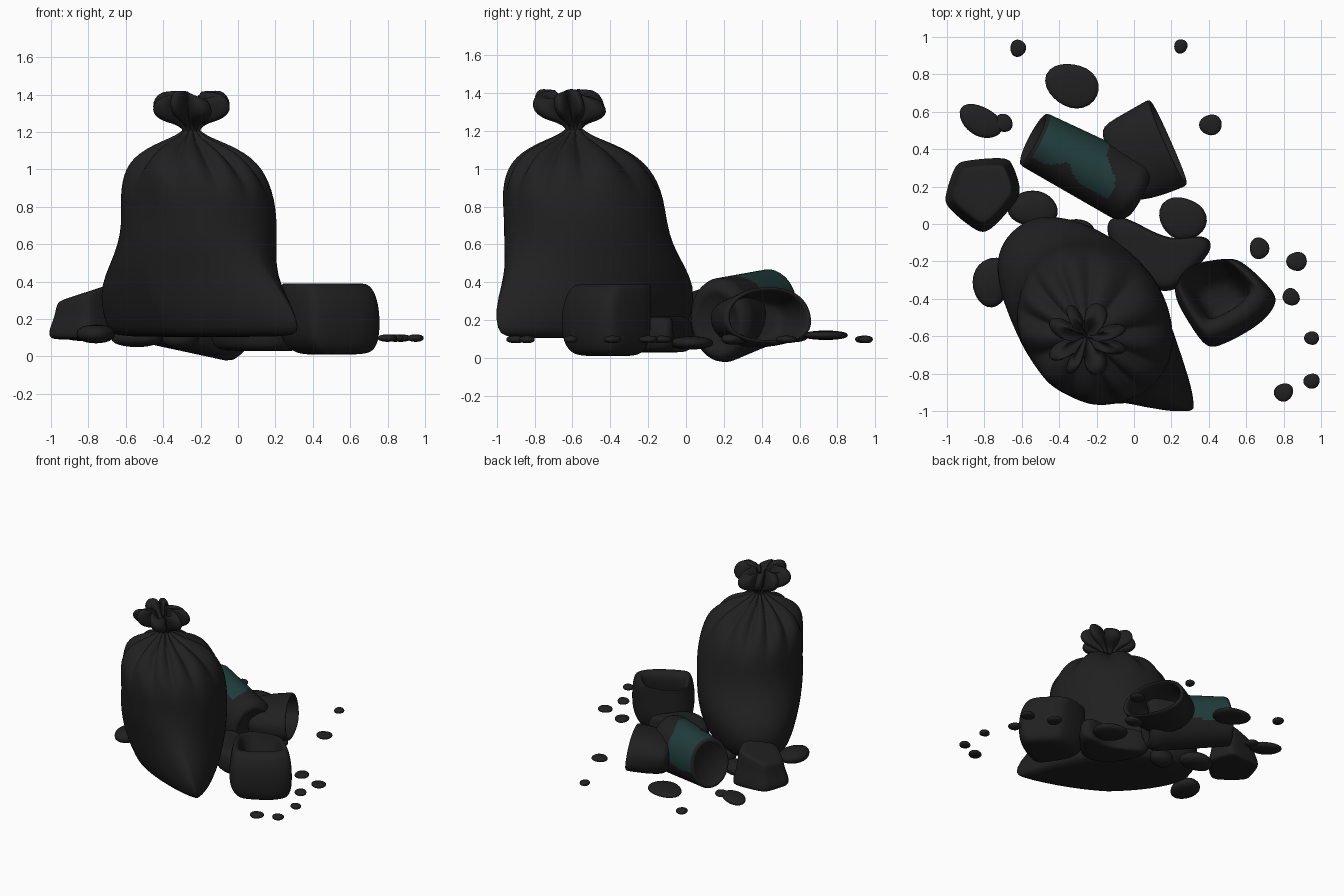
import bpy, bmesh, math, random
from mathutils import Vector
random.seed(4)


def material(name, rgb):
    m = bpy.data.materials.new(name)
    m.diffuse_color = (*rgb, 1)
    return m


BLACK = material("soot black", (0.0145, 0.0145, 0.0145))
TEAL = material("dark teal", (0.015, 0.048, 0.046))


def finish(name, bm, subsurf=0):
    bmesh.ops.remove_doubles(bm, verts=bm.verts, dist=1e-5)
    bmesh.ops.recalc_face_normals(bm, faces=bm.faces)
    for f in bm.faces:
        f.smooth = True
    me = bpy.data.meshes.new(name)
    bm.to_mesh(me)
    bm.free()
    me.materials.append(BLACK)
    me.materials.append(TEAL)
    ob = bpy.data.objects.new(name, me)
    bpy.context.collection.objects.link(ob)
    if subsurf:
        mod = ob.modifiers.new("smooth", 'SUBSURF')
        mod.levels = mod.render_levels = subsurf
    return ob


def loft(name, rings, subsurf=0, rule=None):
    """Skin a list of rings; rule(ring, segment) picks a face material."""
    bm = bmesh.new()
    vs = [[bm.verts.new(p) for p in r] for r in rings]
    n = len(rings[0])
    for i in range(len(vs) - 1):
        for j in range(n):
            k = (j + 1) % n
            f = bm.faces.new((vs[i][j], vs[i][k], vs[i + 1][k], vs[i + 1][j]))
            if rule and rule(i, j):
                f.material_index = 1
    return finish(name, bm, subsurf)


def power(v, e):
    return math.copysign(abs(v) ** e, v)


def super_pt(th, p):
    return power(math.cos(th), 2 / p), power(math.sin(th), 2 / p)


def tube(name, base, axis, profile, rx, rz, p=2.0, n=48, subsurf=1, rule=None, dent=0.0):
    """Lying vessel: profile of (distance along axis, radius factor)."""
    d = Vector(axis).normalized()
    side = d.cross(Vector((0, 0, 1))).normalized()
    up = side.cross(d)
    rings = []
    for t, s in profile:
        ring = []
        for j in range(n):
            th = 2 * math.pi * j / n
            c, w = super_pt(th, p)
            k = s * (1 + dent * math.sin(3 * th + 9 * t))
            ring.append(Vector(base) + d * t + side * (c * rx * k) + up * (w * rz * k))
        rings.append(ring)
    return loft(name, rings, subsurf, rule)


# Tied sack: base with one sharp and one blunt corner, pleated shoulder, pinched neck
# z, half length, half width, squareness, pleat depth, shift towards the left corner
levels = [
    (0.105, 0.0, 0.0, 1.3, 0, 0), (0.105, 0.45, 0.17, 1.3, 0, 0), (0.11, 0.65, 0.27, 1.3, 0, 0),
    (0.15, 0.69, 0.30, 1.3, 0, 0), (0.26, 0.69, 0.345, 1.35, 0, 0.02), (0.38, 0.635, 0.375, 1.45, 0, 0.05),
    (0.49, 0.55, 0.39, 1.6, 0, 0.04), (0.60, 0.485, 0.395, 1.8, 0, 0.01), (0.72, 0.455, 0.39, 1.95, 0, 0),
    (0.84, 0.45, 0.385, 2, 0, 0), (0.93, 0.425, 0.37, 2, 0.03, 0), (1.00, 0.38, 0.345, 2, 0.10, 0),
    (1.06, 0.32, 0.30, 2, 0.17, 0), (1.11, 0.24, 0.23, 2, 0.24, 0), (1.15, 0.15, 0.15, 2, 0.28, 0),
    (1.18, 0.08, 0.08, 2, 0.25, 0), (1.21, 0.045, 0.045, 2, 0.1, 0)]
rings = []
N = 112
for z, a, b, p, pleat, shift in levels:
    m = min(max((z - 0.75) / 0.4, 0), 1)
    low = min(max((z - 0.1) / 0.5, 0), 1)
    ctr = Vector((-0.17, -0.515, z)).lerp(Vector((-0.205, -0.53, z)), low)
    ctr = ctr.lerp(Vector((-0.25, -0.59, z)), m)
    U = Vector((0.73, -0.68, 0)).lerp(Vector((0.62, -0.78, 0)), low).normalized()
    V = Vector((-U.y, U.x, 0))
    ring = []
    for j in range(N):
        th = 2 * math.pi * j / N
        blunt = math.cos(th) < 0 and p < 2
        c, s = super_pt(th, 2.3 - 0.3 * low if blunt else p)
        c *= 0.93 + 0.07 * low if blunt else 1
        fold = abs(math.sin(5.5 * th + 0.8 * math.sin(2 * th)))
        k = 1 + pleat * (fold - 0.8) * 1.4
        k += 0.01 * math.sin(5 * th + 7 * z) * min(1, z)      # soft wrinkles
        ring.append(ctr + U * (a * c * k - shift) + V * (b * s * k))
    rings.append(ring)
loft("garbage_sack", rings, 1)

# Ruffled top of the sack: outward-folding lobes
flare = [(1.19, 0.05), (1.215, 0.045), (1.245, 0.08), (1.26, 0.14), (1.29, 0.19), (1.33, 0.205),
         (1.375, 0.19), (1.40, 0.155), (1.395, 0.12), (1.35, 0.08), (1.29, 0.04), (1.27, 0.0)]
rings = []
for z, r in flare:
    ring = []
    for j in range(N):
        th = 2 * math.pi * j / N
        lobe = abs(math.sin(4 * th + 0.5 * math.sin(3 * th)))
        k = 1 + (lobe ** 0.6 - 0.85) * (0.75 if r > 0.06 else 0.2)
        m = (z - 1.2) / 0.2
        lift = 0.025 * math.sin(3 * th + 1) * m
        ring.append(Vector((-0.25 - 0.01 * m, -0.59 - 0.04 * m, z + lift))
                    + Vector((math.cos(th), math.sin(th) * 0.9, 0)) * (r * k))
    rings.append(ring)
loft("sack_ruffle", rings, 1)

# Open dented can
L = 0.31
cup = [(0, 0), (0, 0.6), (0.015, 0.8), (0.05, 0.90), (0.16, 0.97), (0.28, 1.0), (0.30, 1.0),
       (L, 0.96), (L, 0.90), (0.29, 0.86), (0.16, 0.82), (0.06, 0.76), (0.05, 0.6), (0.05, 0)]
tube("crushed_can", (-0.10, 0.315, 0.185), (0.9, 0.4, 0.12), cup, 0.25, 0.15, 2.3, dent=0.035)

# Lying can with a torn label
can = [(0.025, 0), (0.025, 0.74), (0.01, 0.82), (0, 0.90), (0.005, 0.97)]
can += [(0.02 + 0.55 * i / 44, 1 + 0.15 * (i / 44)) for i in range(45)]
can += [(0.60, 1.12), (0.63, 1.0), (0.645, 0.85), (0.63, 0.75), (0.61, 0)]
CAN_N = 72


def label(i, j):
    t = (can[i][0] + can[i + 1][0]) / 2
    th = 2 * math.pi * (j + 0.5) / CAN_N
    c, s = math.cos(th), math.sin(th)
    edge = 0.58 - 0.4 * math.exp(-((t - 0.2) / 0.06) ** 2)
    end = 0.45 + 0.1 * c + 0.02 * math.sin(5 * th)
    return i > 4 and 0.02 < t < end and c < edge and s > -0.3 + 0.08 * math.sin(25 * t)


tube("labelled_can", (-0.54, 0.455, 0.278), (0.52, -0.27, -0.08), can, 0.157, 0.195, 2.0, CAN_N, 0, label)


def chunk(name, outline, steps):
    """Crumpled lump: a plan outline scaled, tilted and shifted at several heights."""
    c = sum((Vector(p) for p in outline), Vector((0, 0))) / len(outline)
    rings = []
    for z, s, tilt, dx, dy in steps:
        rings.append([Vector((c.x + dx + (x - c.x) * s * 1.08, c.y + dy + (y - c.y) * s * 1.08,
                              z + tilt * (x - c.x) * s)) for x, y in outline])
    return loft(name, rings, 3)


# Boxy bucket, its mouth leaning to the back left
chunk("open_bucket",
      [(0.22, -0.38), (0.25, -0.29), (0.31, -0.23), (0.5, -0.195), (0.57, -0.205), (0.73, -0.36),
       (0.75, -0.42), (0.67, -0.53), (0.46, -0.64), (0.39, -0.65), (0.31, -0.53)],
      [(0.01, 0, 0, 0, 0), (0.01, 0.6, 0, 0.03, 0), (0.03, 0.83, 0, 0.02, 0), (0.11, 1, 0, 0, 0),
       (0.27, 0.99, 0, 0, 0), (0.37, 0.9, 0, -0.01, 0.02), (0.395, 0.8, 0, -0.03, 0.04),
       (0.38, 0.68, 0, -0.04, 0.06), (0.3, 0.6, 0, -0.03, 0.06), (0.12, 0.5, 0, 0, 0), (0.1, 0, 0, 0, 0)])

# Crumpled block on the left and torn scrap behind the sack
chunk("crumpled_block",
      [(-1.0, 0.10), (-1.0, 0.15), (-0.95, 0.31), (-0.91, 0.33), (-0.69, 0.35), (-0.66, 0.32), (-0.61, 0.18),
       (-0.64, 0.12), (-0.78, -0.04), (-0.84, -0.03)],
      [(0.09, 0, 0, 0, 0), (0.09, 0.8, 0, 0, 0), (0.10, 1.0, 0, 0, 0), (0.15, 0.98, 0, 0, 0), (0.22, 0.86, 0.1, 0, 0),
       (0.32, 0.8, 0.35, 0, 0), (0.345, 0.74, 0.35, 0, 0), (0.345, 0.4, 0.35, 0, 0), (0.345, 0, 0.3, 0, 0)])
chunk("torn_scrap",
      [(-0.16, -0.03), (-0.09, 0.05), (0.04, -0.01), (0.2, -0.1), (0.37, -0.05), (0.42, -0.13), (0.3, -0.25), (0.22, -0.37), (0.0, -0.32)],
      [(0.03, 0, 0, 0, 0), (0.03, 0.35, 0, 0, 0), (0.03, 0.75, 0, 0, 0), (0.05, 0.95, 0, 0, 0), (0.12, 1.0, 0, 0, 0),
       (0.2, 0.93, 0, 0, 0), (0.22, 0.75, 0, 0, 0), (0.22, 0.35, 0, 0, 0), (0.22, 0, 0, 0, 0)])


def lump(name, x, y, z, rx, ry, rz, rot=0.0):
    bm = bmesh.new()
    bmesh.ops.create_uvsphere(bm, u_segments=24, v_segments=12, radius=1)
    ph = random.uniform(0, 6)
    for v in bm.verts:
        th = math.atan2(v.co.y, v.co.x)
        k = 1 + 0.05 * math.sin(2 * th + ph) + 0.03 * math.sin(3 * th - ph)
        a, b = v.co.x * rx * k, v.co.y * ry * k
        v.co = (x + a * math.cos(rot) - b * math.sin(rot),
                y + a * math.sin(rot) + b * math.cos(rot), z + power(v.co.z, 0.8) * rz)
    return finish(name, bm)


# Flat scraps around the sack
scraps = [
    (-0.33, 0.74, 0.12, 0.14, 0.12, 0.025, -0.4), (-0.82, 0.55, 0.11, 0.12, 0.08, 0.028, -0.6),
    (-0.70, 0.54, 0.11, 0.05, 0.05, 0.02), (0.26, 0.03, 0.08, 0.125, 0.115, 0.035, -0.6),
    (-0.76, -0.31, 0.12, 0.10, 0.135, 0.05), (-0.54, 0.08, 0.10, 0.13, 0.1, 0.05),
    (-0.31, -0.05, 0.10, 0.10, 0.075, 0.06), (0.20, 0.25, 0.10, 0.08, 0.06, 0.03, -0.4)]
for i, s in enumerate(scraps):
    lump(f"scrap_{i + 1}", *s)

# Small pebbles
pebbles = [(0.67, -0.13, 0.055), (0.87, -0.20, 0.053), (0.84, -0.39, 0.046), (0.95, -0.61, 0.038),
           (0.95, -0.84, 0.042), (0.80, -0.90, 0.05), (0.41, 0.53, 0.058), (0.25, 0.95, 0.037),
           (-0.62, 0.94, 0.044)]
for i, (x, y, r) in enumerate(pebbles):
    lump(f"pebble_{i + 1}", x, y, 0.098, r, r, 0.02)
